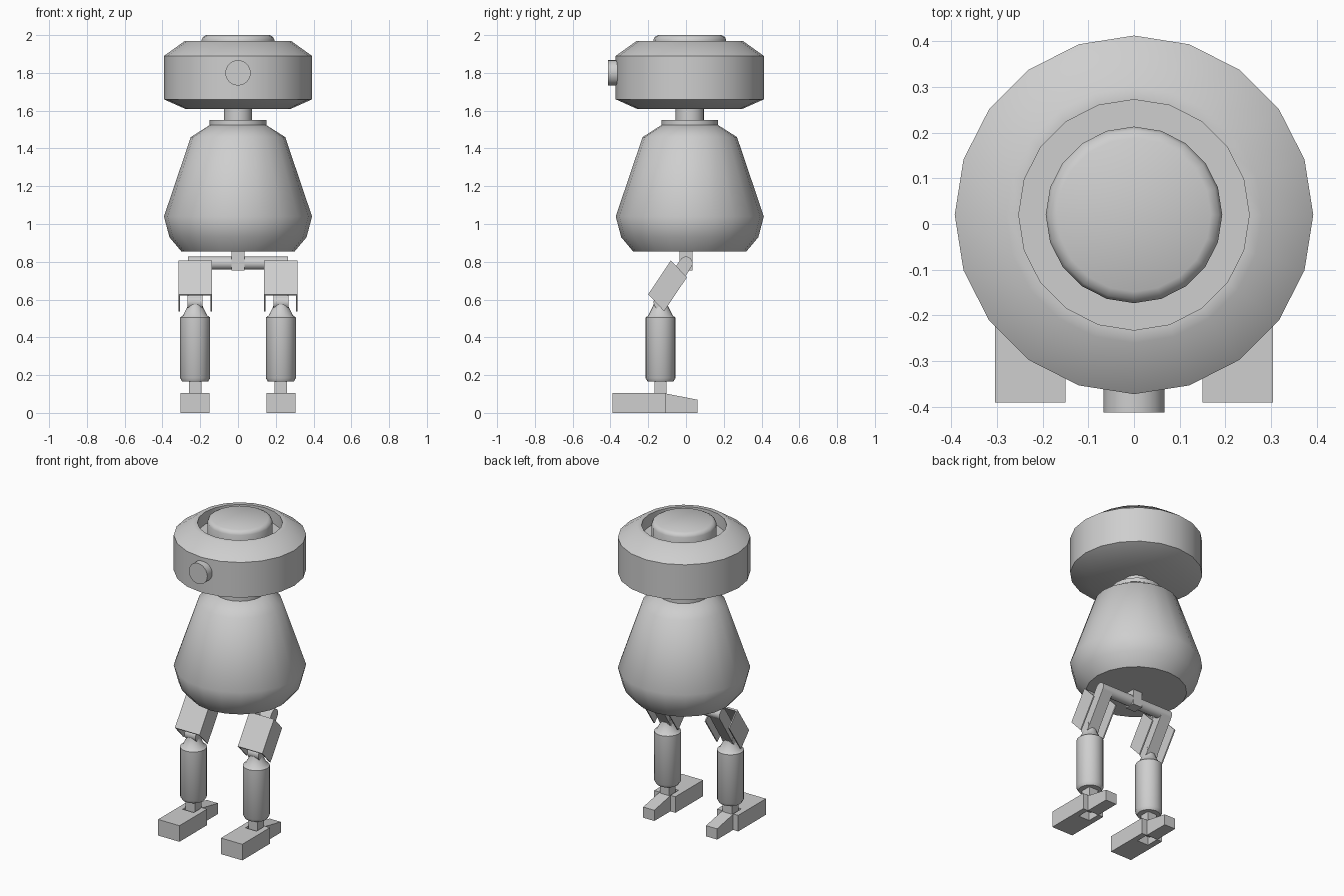
import bpy
import bmesh
import math
from mathutils import Matrix, Vector

cube = bpy.data.objects.get("Cube")
if cube:
    bpy.data.objects.remove(cube, do_unlink=True)

grey = bpy.data.materials.new("plain_grey")
grey.use_nodes = True
COLOUR = (0.62, 0.62, 0.62, 1)
grey.diffuse_color = COLOUR
grey.node_tree.nodes["Principled BSDF"].inputs["Base Color"].default_value = COLOUR


def finish(name, bm):
    """Smooth the shallow edges, keep the steep ones sharp, and link the part."""
    bmesh.ops.recalc_face_normals(bm, faces=bm.faces)
    for face in bm.faces:
        face.smooth = True
    for edge in bm.edges:
        edge.smooth = edge.calc_face_angle(math.pi) < math.radians(42)
    mesh = bpy.data.meshes.new(name)
    bm.to_mesh(mesh)
    bm.free()
    mesh.materials.append(grey)
    obj = bpy.data.objects.new(name, mesh)
    bpy.context.collection.objects.link(obj)
    return obj


def lathe(name, profile, centre, sides=20, turn=Matrix()):
    """Closed solid of revolution from (radius, height) pairs."""
    bm = bmesh.new()
    place = Matrix.Translation(centre) @ turn
    rings = []
    for radius, height in profile:
        angles = [math.tau * i / sides for i in range(sides)]
        rings.append([bm.verts.new(place @ Vector(
            (radius * math.cos(a), radius * math.sin(a), height))) for a in angles])
    for low, high in zip(rings, rings[1:]):
        for i in range(sides):
            j = (i + 1) % sides
            bm.faces.new((low[i], low[j], high[j], high[i]))
    bm.faces.new(rings[0])
    bm.faces.new(rings[-1])
    return finish(name, bm)


def prism(name, outline, direction):
    """Outline of 3D points pushed along a direction."""
    bm = bmesh.new()
    face = bm.faces.new([bm.verts.new(p) for p in outline])
    made = bmesh.ops.extrude_face_region(bm, geom=[face], use_keep_orig=True)
    top = [v for v in made["geom"] if isinstance(v, bmesh.types.BMVert)]
    bmesh.ops.translate(bm, verts=top, vec=direction)
    return finish(name, bm)


def side_prism(name, outline, x, half):
    """Side outline of (y, z) points, thickened across x."""
    return prism(name, [(x - half, y, z) for y, z in outline], (2 * half, 0, 0))


def box(name, low, high):
    (x0, y0, z0), (x1, y1, z1) = low, high
    return prism(name, [(x0, y0, z0), (x1, y0, z0), (x1, y1, z0), (x0, y1, z0)],
                 (0, 0, z1 - z0))


ALONG_X = Matrix.Rotation(math.pi / 2, 4, "Y")
ALONG_Y = Matrix.Rotation(math.pi / 2, 4, "X")
AXIS = (0, 0.02, 0)

# Head with a recessed top, button cap and round eye
lathe("head", [(0.28, 1.61), (0.392, 1.66), (0.392, 1.89), (0.28, 1.97),
               (0.252, 1.97), (0.252, 1.89)], AXIS)
lathe("head_cap", [(0.193, 1.88), (0.193, 1.975), (0.186, 1.99), (0.168, 2.0)], AXIS)
lathe("eye", [(0.067, 0.3), (0.067, 0.412)], (0, 0, 1.8), 24, ALONG_Y)

# Neck, collar and body
lathe("neck", [(0.075, 1.54), (0.075, 1.62)], AXIS)
lathe("collar", [(0.15, 1.52), (0.15, 1.55)], AXIS)
lathe("body", [(0.30, 0.855), (0.363, 0.93), (0.392, 1.04),
               (0.25, 1.46), (0.148, 1.525)], AXIS)

# Hip block and axle
box("hip_block", (-0.034, -0.034, 0.755), (0.034, 0.034, 0.86))
lathe("hip_axle", [(0.035, -0.265), (0.035, 0.265)], (0, 0, 0.793), 16, ALONG_X)

# Thigh cover outline in (y, z)
TOP_FRONT, TOP_BACK = Vector((-0.08, 0.807)), Vector((0.005, 0.718))
LOW_BACK, LOW_FRONT = Vector((-0.116, 0.538)), Vector((-0.2, 0.628))
INSET = (TOP_BACK - TOP_FRONT) * 0.08
HIP, KNEE = Vector((0, 0.793)), Vector((-0.135, 0.585))

for side, sx in (("left", 1), ("right", -1)):
    x = 0.227 * sx

    # Open thigh cover: one front plate and two side plates
    side_prism(side + "_thigh_front",
               [TOP_FRONT, TOP_FRONT + INSET, LOW_FRONT + INSET, LOW_FRONT], x, 0.088)
    for label, offset in (("outer", 0.085 * sx), ("inner", -0.085 * sx)):
        side_prism(f"{side}_thigh_{label}_plate",
                   [TOP_FRONT, TOP_BACK, LOW_BACK, LOW_FRONT], x + offset, 0.004)

    # Thigh bar with a knee pin
    across = (HIP - KNEE).orthogonal().normalized() * 0.035
    side_prism(side + "_thigh_bar",
               [HIP + across, HIP - across, KNEE - across, KNEE + across], x, 0.038)
    lathe(side + "_knee", [(0.037, -0.04), (0.037, 0.04)], (x, *KNEE), 16, ALONG_X)

    # Shin and ankle
    lathe(side + "_shin", [(0.068, 0.165), (0.08, 0.185), (0.08, 0.505), (0.065, 0.515),
                           (0.042, 0.56), (0.038, 0.575)], (x, -0.135, 0))
    box(side + "_ankle", (x - 0.033, -0.168, 0.04), (x + 0.033, -0.102, 0.175))

    # Foot with an ankle slot, and a sloped heel
    front, back, slot = -0.39, -0.105, -0.19
    wide, gap = 0.077, 0.04
    plan = [(-wide, front), (wide, front), (wide, back), (gap, back),
            (gap, slot), (-gap, slot), (-gap, back), (-wide, back)]
    prism(side + "_foot", [(x + px, py, 0) for px, py in plan], (0, 0, 0.105))
    side_prism(side + "_heel", [(back, 0), (0.06, 0), (0.06, 0.07), (back, 0.102)], x, gap)
